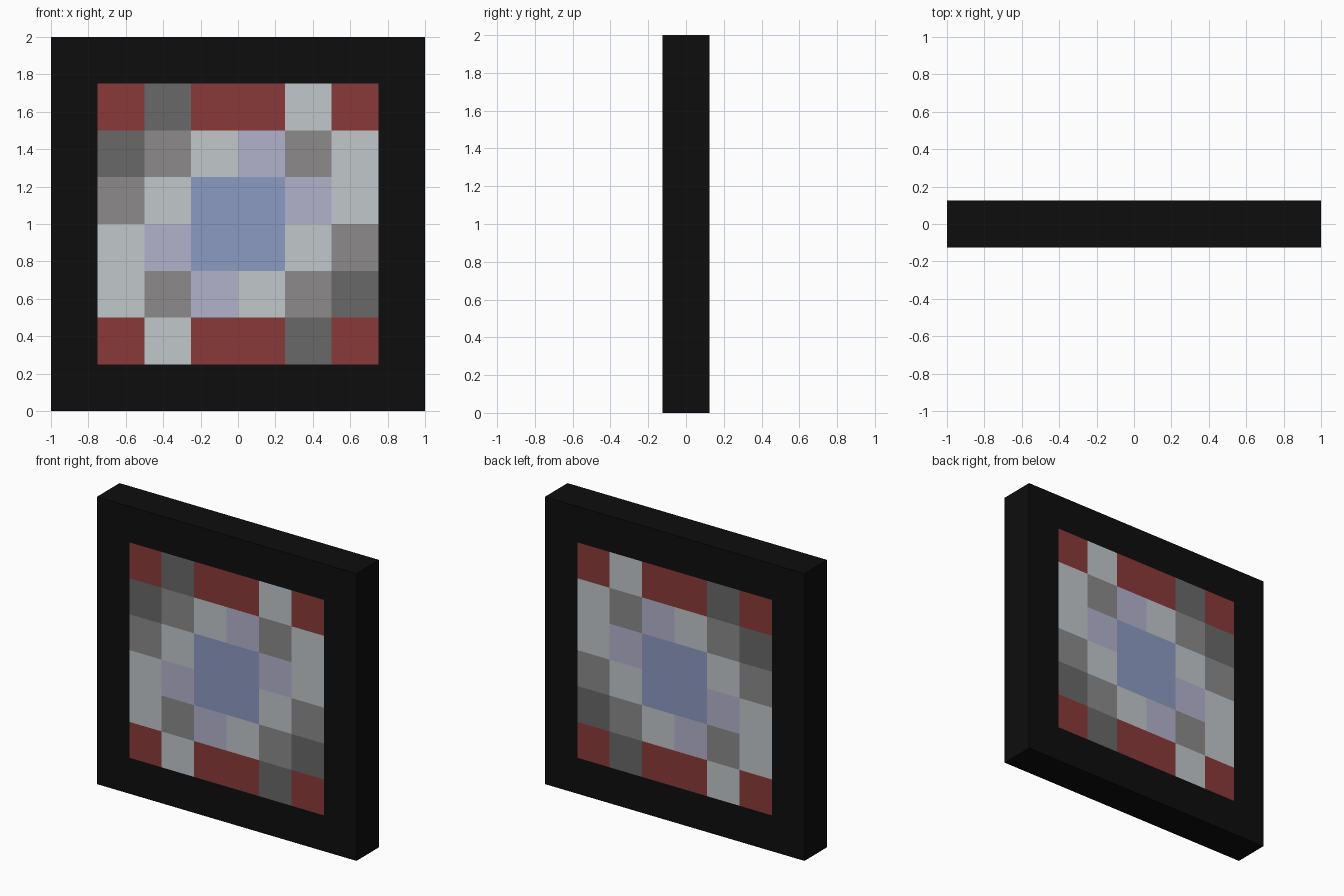
import bpy, bmesh, math
from mathutils import Matrix, Vector

if "Cube" in bpy.data.objects:
    bpy.data.objects.remove(bpy.data.objects["Cube"])


def linear(c):
    c /= 255
    return c / 12.92 if c <= 0.04045 else ((c + 0.055) / 1.055) ** 2.4


# Colours, keyed by the letter used in the pattern
COLOURS = {
    "K": ("black_frame", (13, 13, 13)),
    "R": ("dark_red", (138, 58, 58)),
    "D": ("dark_grey", (106, 104, 104)),
    "G": ("mid_grey", (140, 138, 138)),
    "W": ("pale_grey", (193, 199, 202)),
    "L": ("lavender", (178, 178, 204)),
    "B": ("blue", (140, 155, 193)),
}

# Mosaic upper half, left to right seen from the front; lower half is its half-turn
UPPER = ["KKKKKKKK", "KRDRRWRK", "KDGWLGWK", "KGWBBLWK"]
PATTERN = UPPER + [row[::-1] for row in reversed(UPPER)]

N, CELL, DEPTH = 8, 0.25, 0.25

# Slab: an upright 8 x 8 grid extruded through its thickness
bm = bmesh.new()
bmesh.ops.create_grid(bm, x_segments=N, y_segments=N, size=1,
                      matrix=Matrix.Translation((0, -DEPTH / 2, 1))
                      @ Matrix.Rotation(math.pi / 2, 4, "X"))
ret = bmesh.ops.extrude_face_region(bm, geom=bm.faces[:], use_keep_orig=True)
bmesh.ops.translate(bm, vec=Vector((0, DEPTH, 0)),
                    verts=[g for g in ret["geom"] if isinstance(g, bmesh.types.BMVert)])
bmesh.ops.recalc_face_normals(bm, faces=bm.faces[:])

# Front and back tiles share the pattern; the rim stays frame-coloured
keys = list(COLOURS)
for f in bm.faces:
    if abs(f.normal.y) > 0.5:
        c = f.calc_center_median()
        col, row = int((c.x + 1) / CELL), int((2 - c.z) / CELL)
        f.material_index = keys.index(PATTERN[row][col])

mesh = bpy.data.meshes.new("mosaic_panel")
bm.to_mesh(mesh)
bm.free()
for name, rgb in COLOURS.values():
    mat = bpy.data.materials.new(name)
    mat.diffuse_color = (*[linear(v) for v in rgb], 1)
    mat.use_nodes = True
    mat.node_tree.nodes["Principled BSDF"].inputs["Base Color"].default_value = mat.diffuse_color
    mesh.materials.append(mat)
bpy.context.collection.objects.link(bpy.data.objects.new("mosaic_panel", mesh))
